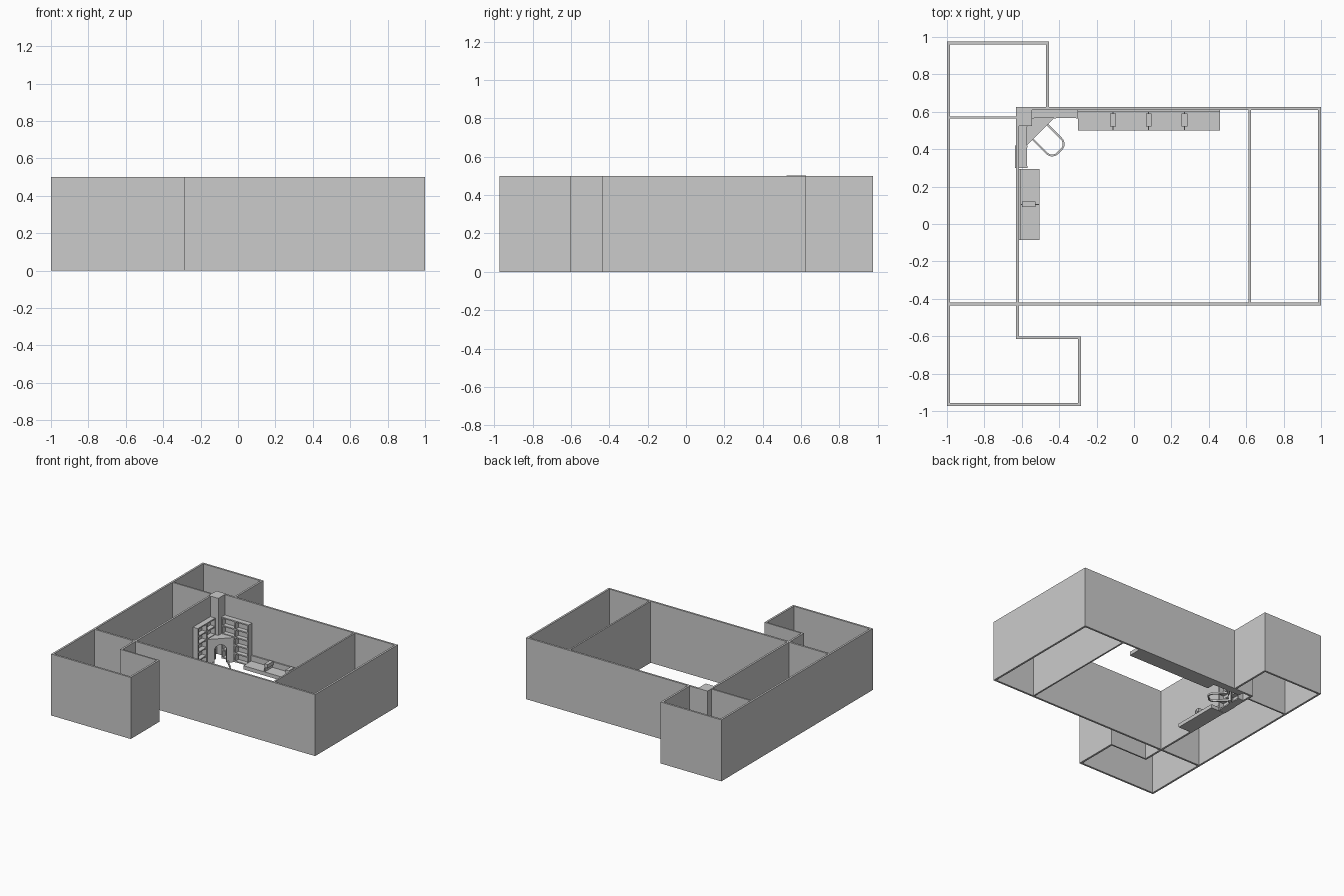
import bpy, bmesh, math
from mathutils import Matrix, Vector

if "Cube" in bpy.data.objects:
    bpy.data.objects.remove(bpy.data.objects["Cube"])

H = 0.5


def add_box(bm, x0, x1, y0, y1, z0, z1):
    m = Matrix.Translation(((x0 + x1) / 2, (y0 + y1) / 2, (z0 + z1) / 2))
    m = m @ Matrix.Diagonal((abs(x1 - x0), abs(y1 - y0), abs(z1 - z0), 1))
    bmesh.ops.create_cube(bm, size=1, matrix=m)


def finish(bm, name, matrix=None):
    bmesh.ops.recalc_face_normals(bm, faces=bm.faces)
    me = bpy.data.meshes.new(name)
    bm.to_mesh(me)
    bm.free()
    ob = bpy.data.objects.new(name, me)
    bpy.context.collection.objects.link(ob)
    if matrix:
        ob.matrix_world = matrix
    return ob


def boxes(name, items):
    bm = bmesh.new()
    for b in items:
        add_box(bm, *b)
    return finish(bm, name)


def prism(name, pts, depth, matrix):
    """Extrude a 2D outline along local z."""
    bm = bmesh.new()
    f = bm.faces.new([bm.verts.new((x, y, 0)) for x, y in pts])
    r = bmesh.ops.extrude_face_region(bm, geom=[f])
    vs = [v for v in r['geom'] if isinstance(v, bmesh.types.BMVert)]
    bmesh.ops.translate(bm, verts=vs, vec=(0, 0, depth))
    return finish(bm, name, matrix)


def along_x(u0, u1, d0, d1, z0, z1):
    # against the back wall, d measured out from it
    return (u0, u1, 0.61 - d1, 0.61 - d0, z0, z1)


def along_y(u0, u1, d0, d1, z0, z1):
    # against the left inner wall
    return (-0.617 + d0, -0.617 + d1, u0, u1, z0, z1)


# Walls: x0, x1, y0, y1
walls = {
    "outer_wall_left": (-1, -0.984, -0.972, 0.975),
    "outer_wall_right": (0.984, 1, -0.437, 0.625),
    "long_wall_front": (-0.984, 0.984, -0.437, -0.421),
    "long_wall_back": (-0.632, 0.984, 0.609, 0.625),
    "inner_wall_left": (-0.632, -0.616, -0.421, 0.609),
    "inner_wall_right": (0.613, 0.626, -0.421, 0.609),
    "back_room_end_wall": (-0.984, -0.454, 0.959, 0.975),
    "back_room_side_wall": (-0.470, -0.454, 0.625, 0.959),
    "back_room_divider": (-0.984, -0.632, 0.563, 0.576),
    "front_room_end_wall": (-0.984, -0.284, -0.972, -0.956),
    "front_room_side_wall": (-0.300, -0.284, -0.956, -0.602),
    "front_room_step_wall": (-0.632, -0.284, -0.614, -0.602),
    "front_room_return_wall": (-0.632, -0.616, -0.602, -0.437),
}
for name, (x0, x1, y0, y1) in walls.items():
    boxes(name, [(x0, x1, y0, y1, 0, H)])


# Bookcases either side of the corner
def bookcase(name, place, u0, u1, depth, top=0.335, t=0.01):
    mid = (u0 + u1) / 2
    parts = [place(u0, u1, 0, 0.006, 0, top)]
    for u in (u0, mid - t / 2, u1 - t):
        parts.append(place(u, u + t, 0.006, depth, 0, top))
    for i in range(6):
        z = i * (top - t) / 5
        parts.append(place(u0 + t, u1 - t, 0.006, depth - 0.002, z, z + t))
    boxes(name, parts)


bookcase("bookcase_back", along_x, -0.545, -0.30, 0.045)
bookcase("bookcase_left", along_y, 0.30, 0.53, 0.047)
boxes("bookcase_wall_recess", [(-0.636, -0.616, 0.30, 0.42, 0, 0.335)])


# Low benches with back rail and armrests
def bench(name, place, u0, u1, rests):
    boxes(name + "_seat", [place(u0, u1, 0, 0.111, 0, 0.03)])
    boxes(name + "_back_rail", [place(u0, u1, 0, 0.012, 0.03, 0.075)])
    for i, u in enumerate(rests):
        boxes(f"{name}_armrest_{i + 1}", [
            place(u - 0.015, u + 0.015, 0.018, 0.09, 0.055, 0.085),
            place(u - 0.003, u + 0.003, 0.012, 0.109, 0.03, 0.06)])


bench("bench_back", along_x, -0.30, 0.46, (-0.112, 0.078, 0.27))
bench("bench_left", along_y, -0.085, 0.295, (0.105,))

# Corner fireplace: chimney, mantel, arched diagonal front
boxes("chimney", [(-0.632, -0.545, 0.525, 0.625, 0.2, H + 0.002)])
prism("mantel", [(-0.616, 0.42), (-0.572, 0.42), (-0.43, 0.562), (-0.43, 0.609),
                 (-0.616, 0.609)], 0.02, Matrix.Translation((0, 0, 0.18)))
diag = Matrix.Translation((-0.501, 0.491, 0)) @ Matrix.Rotation(math.radians(45), 4, 'Z')
upright = diag @ Matrix.Rotation(math.radians(90), 4, 'X') @ Matrix.Translation((0, 0, -0.02))
r, spring = 0.045, 0.105
arch = [(r * math.cos(a), spring + r * math.sin(a))
        for a in (math.pi * i / 12 for i in range(13))]
outline = [(-0.1, 0), (-0.1, 0.18), (0.1, 0.18), (0.1, 0), (r, 0)] + arch + [(-r, 0)]
prism("fireplace_front", outline, 0.02, upright)


# Rounded hearth border on the floor
def u_path(w, length, rad):
    pts = [(-w, 0)]
    for cx, start in ((-w + rad, 180), (w - rad, 270)):
        pts += [(cx + rad * math.cos(math.radians(start + 15 * i)),
                 -length + rad + rad * math.sin(math.radians(start + 15 * i)))
                for i in range(7)]
    return pts + [(w, 0)]


border = u_path(0.06, 0.15, 0.045) + u_path(0.05, 0.14, 0.035)[::-1]
prism("hearth_border", border, 0.015, diag)
